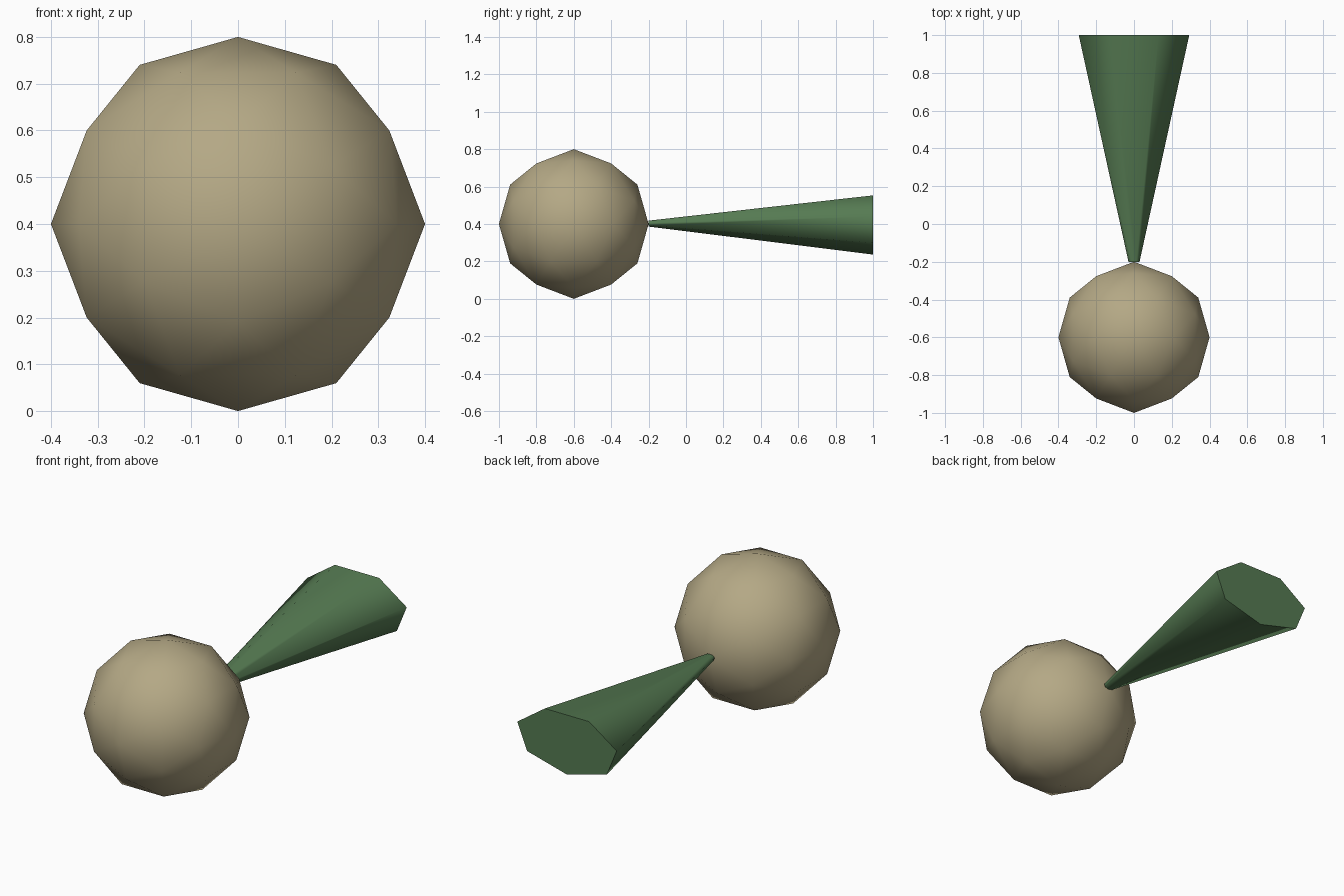
import bpy, bmesh, math
from itertools import combinations, product
from mathutils import Vector

if "Cube" in bpy.data.objects:
    bpy.data.objects.remove(bpy.data.objects["Cube"])


def finish(name, bm, color):
    bmesh.ops.recalc_face_normals(bm, faces=bm.faces)
    mesh = bpy.data.meshes.new(name)
    bm.to_mesh(mesh)
    bm.free()
    mat = bpy.data.materials.new(name + "_color")
    mat.diffuse_color = color
    mat.use_nodes = True
    mat.node_tree.nodes["Principled BSDF"].inputs["Base Color"].default_value = mat.diffuse_color
    mesh.materials.append(mat)
    obj = bpy.data.objects.new(name, mesh)
    bpy.context.collection.objects.link(obj)
    return obj


# Ball: icosahedron on its two-fold axes, subdivided once and pushed to the sphere
phi = (1 + math.sqrt(5)) / 2
corners = []
for s, t in product((-1, 1), repeat=2):
    a, b = s, t * phi
    corners += [Vector(p).normalized() for p in ((a, 0, b), (b, a, 0), (0, b, a))]
mids = [(p + q).normalized() for p, q in combinations(corners, 2)
        if (p - q).length < 1.1]
bm = bmesh.new()
for p in corners + mids:
    bm.verts.new(p * 0.4)
bmesh.ops.convex_hull(bm, input=bm.verts)
for f in bm.faces:
    f.smooth = True
ball = finish("ball", bm, (0.456, 0.392, 0.235, 1))
ball.location = (0, -0.6, 0.4)

# Tail: flattened seven-sided cone, one corner pointing down, flat end caps
SIDES = 7
bm = bmesh.new()
rings = []
for y, r in ((-0.2, 0.03), (1.0, 0.3)):
    angles = [2 * math.pi * i / SIDES for i in range(SIDES)]
    rings.append([bm.verts.new((r * math.sin(t), y, 0.403 - 0.555 * r * math.cos(t)))
                  for t in angles])
for ring in rings:
    bm.faces.new(ring)
for i in range(SIDES):
    j = (i + 1) % SIDES
    side = bm.faces.new((rings[0][i], rings[0][j], rings[1][j], rings[1][i]))
    side.smooth = True
# keep the rims crisp
for e in bm.edges:
    if any(not f.smooth for f in e.link_faces):
        e.smooth = False
finish("cone_tail", bm, (0.091, 0.195, 0.084, 1))
